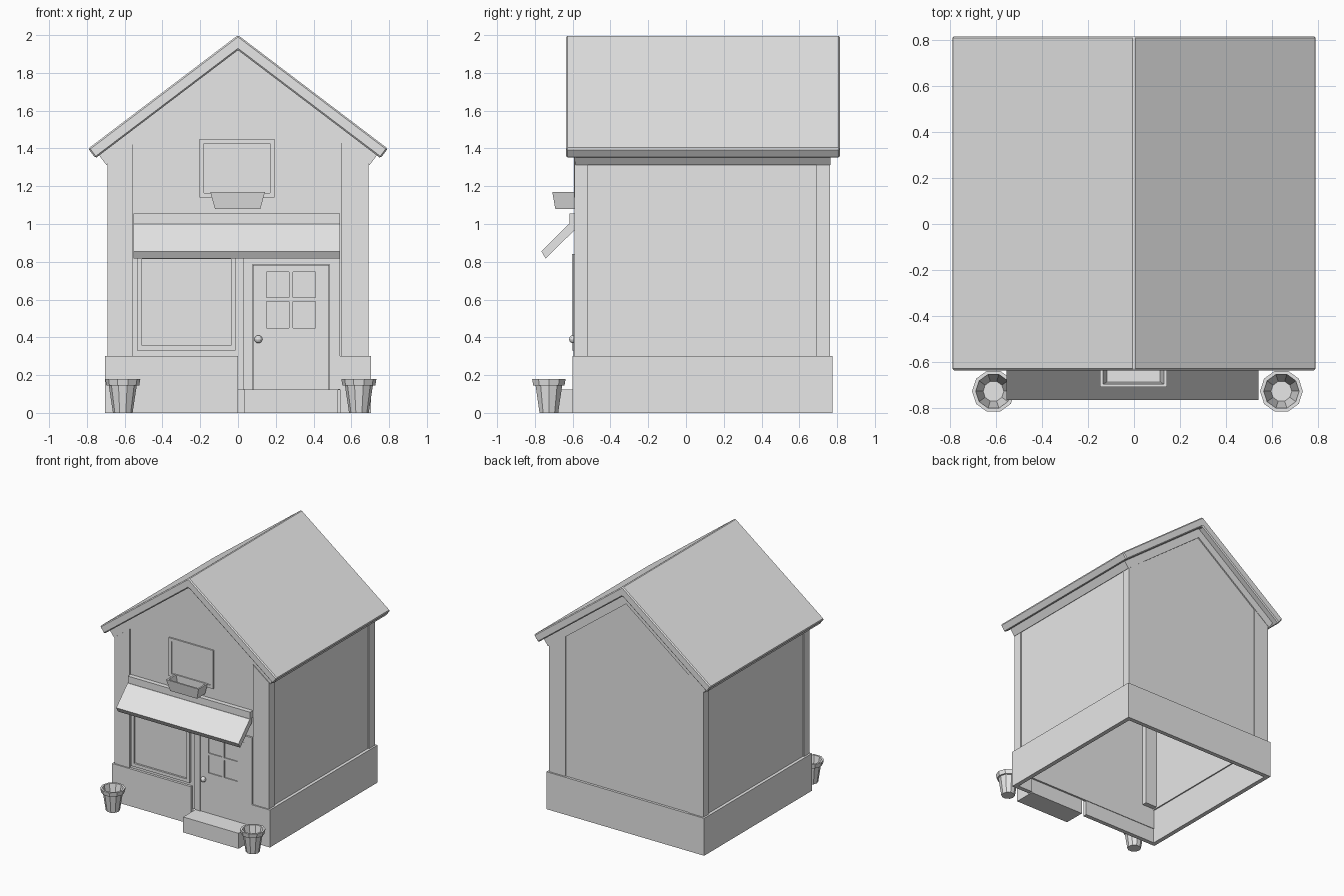
import bpy, bmesh, math

cube = bpy.data.objects.get("Cube")
if cube:
    bpy.data.objects.remove(cube, do_unlink=True)

grey = bpy.data.materials.new("plain_grey")
grey.use_nodes = True
grey.diffuse_color = (0.8, 0.8, 0.8, 1)
grey.node_tree.nodes["Principled BSDF"].inputs["Base Color"].default_value = (0.8, 0.8, 0.8, 1)


def finish(name, bm):
    bmesh.ops.recalc_face_normals(bm, faces=bm.faces)
    mesh = bpy.data.meshes.new(name)
    bm.to_mesh(mesh)
    bm.free()
    mesh.materials.append(grey)
    obj = bpy.data.objects.new(name, mesh)
    bpy.context.collection.objects.link(obj)
    return obj


def prism(name, profile, a, b, axis="y"):
    """Extrude a profile: (x, z) along y, or (y, z) along x."""
    bm = bmesh.new()
    place = (lambda p, t: (p[0], t, p[1])) if axis == "y" else (lambda p, t: (t, p[0], p[1]))
    face = bm.faces.new([bm.verts.new(place(p, a)) for p in profile])
    moved = bmesh.ops.extrude_face_region(bm, geom=[face])["geom"]
    shift = (0, b - a, 0) if axis == "y" else (b - a, 0, 0)
    bmesh.ops.translate(bm, vec=shift, verts=[v for v in moved if isinstance(v, bmesh.types.BMVert)])
    return finish(name, bm)


def box(name, x0, x1, y0, y1, z0, z1):
    return prism(name, [(x0, z0), (x1, z0), (x1, z1), (x0, z1)], y0, y1)


def frame(name, x0, x1, z0, z1, w, y0, y1):
    """Four boards around an opening."""
    box(name + "_left_board", x0, x0 + w, y0, y1, z0, z1)
    box(name + "_right_board", x1 - w, x1, y0, y1, z0, z1)
    box(name + "_top_board", x0 + w, x1 - w, y0, y1, z1 - w, z1)
    box(name + "_bottom_board", x0 + w, x1 - w, y0, y1, z0, z0 + w)


SLOPE = 0.758
LENGTH = math.hypot(1, SLOPE)


def chevron(peak, half, drop):
    """Gable roof section with square-cut eaves."""
    run = drop / LENGTH ** 2
    outer = (half, peak - SLOPE * half)
    inner = (half - SLOPE * run, outer[1] - run)
    return [(0, peak), outer, inner, (0, peak - drop), (-inner[0], inner[1]), (-outer[0], outer[1])]


def under_roof(x):
    return 1.845 - SLOPE * abs(x)


# Roof and the trim layer below it
roof = prism("roof", chevron(2.0, 0.793, 0.08), -0.635, 0.815)
bevel = roof.modifiers.new("soft_edges", "BEVEL")
bevel.width = 0.008
bevel.segments = 1
prism("roof_trim", chevron(1.92, 0.735, 0.078), -0.585, 0.765)

# Gable and side walls, thin and open underneath
for name, y, z in (("front_wall", -0.58, 0.12), ("back_wall", 0.735, 0.28)):
    half = 0.68
    top = under_roof(half)
    prism(name, [(-half, z), (half, z), (half, top), (0, under_roof(0) + 0.003), (-half, top)], y, y + 0.02)
for side, s in (("right", -1), ("left", 1)):
    box(side + "_wall", min(s * 0.66, s * 0.68), max(s * 0.66, s * 0.68), -0.57, 0.75, 0.28, 1.36)
    # Corner posts cut to the roof slope
    for end, y0, y1 in (("front", -0.59, -0.52), ("back", 0.69, 0.762)):
        xs = (0.69 * s, (0.545 if s > 0 else 0.555) * s)
        prism(f"{end}_{side}_post", [(xs[0], 0.29), (xs[1], 0.29), (xs[1], under_roof(xs[1])),
                                     (xs[0], under_roof(xs[0]))], y0, y1)
    # Foundation sides
    box(side + "_foundation", min(s * 0.67, s * 0.705), max(s * 0.67, s * 0.705), -0.60, 0.775, 0, 0.302)

# Foundation back and front, with a gap for the door
box("back_foundation", -0.67, 0.67, 0.74, 0.775, 0, 0.302)
box("front_right_foundation", -0.67, 0, -0.60, -0.565, 0, 0.302)
box("front_left_foundation", 0.54, 0.67, -0.60, -0.565, 0, 0.302)
box("door_step", 0.035, 0.53, -0.75, -0.575, 0, 0.125)

# Shop front: window, trim band and awning
frame("shop_window", -0.535, -0.012, 0.33, 0.84, 0.026, -0.603, -0.575)
box("shop_window_glass", -0.51, -0.036, -0.588, -0.58, 0.355, 0.815)
box("trim_band", -0.553, 0.54, -0.617, -0.575, 1.0, 1.055)
prism("awning", [(-0.59, 1.0), (-0.62, 1.0), (-0.765, 0.855), (-0.743, 0.817), (-0.59, 0.968)],
      -0.553, 0.54, "x")

# Door with four small panes and a knob
box("door_right_jamb", 0.03, 0.077, -0.595, -0.575, 0.125, 0.84)
box("door_left_jamb", 0.485, 0.54, -0.595, -0.575, 0.125, 0.84)
box("door_header", 0.077, 0.485, -0.595, -0.575, 0.785, 0.84)
box("door_panel", 0.077, 0.485, -0.582, -0.575, 0.125, 0.785)
box("door_lower_leaf", 0.08, 0.482, -0.59, -0.58, 0.125, 0.45)
box("door_top_rail", 0.08, 0.482, -0.59, -0.58, 0.745, 0.782)
for name, x0, x1 in (("right_stile", 0.08, 0.15), ("middle_bar", 0.27, 0.29), ("left_stile", 0.41, 0.482)):
    box("door_" + name, x0, x1, -0.59, -0.58, 0.45, 0.745)
for name, x0, x1 in (("right", 0.15, 0.27), ("left", 0.29, 0.41)):
    box(f"door_{name}_cross_bar", x0, x1, -0.59, -0.58, 0.59, 0.61)
bm = bmesh.new()
bmesh.ops.create_uvsphere(bm, u_segments=12, v_segments=8, radius=0.021)
bmesh.ops.translate(bm, vec=(0.108, -0.598, 0.39), verts=bm.verts)
finish("door_knob", bm)

# Upper window and flower box
frame("upper_window", -0.205, 0.193, 1.14, 1.45, 0.024, -0.592, -0.575)
box("upper_window_glass", -0.183, 0.171, -0.584, -0.58, 1.162, 1.428)
bm = bmesh.new()
rings = []
for half, front, back, z in ((0.12, -0.692, -0.59, 1.08), (0.145, -0.708, -0.59, 1.17),
                             (0.132, -0.695, -0.60, 1.17), (0.115, -0.685, -0.60, 1.095)):
    rings.append([bm.verts.new((x - 0.002, y, z)) for x, y in
                  ((-half, front), (half, front), (half, back), (-half, back))])
for low, high in zip(rings, rings[1:]):
    for i in range(4):
        j = (i + 1) % 4
        bm.faces.new((low[i], low[j], high[j], high[i]))
bm.faces.new(rings[0])
bm.faces.new(rings[-1])
finish("flower_box", bm)


# Hollow flower pots with a rim
def pot(name, cx, cy, sides=10):
    bm = bmesh.new()
    rings = []
    for r, z in ((0.052, 0), (0.074, 0.145), (0.087, 0.145), (0.093, 0.18), (0.077, 0.18), (0.045, 0.02)):
        rings.append([bm.verts.new((cx + r * math.cos(math.tau * i / sides),
                                    cy + r * math.sin(math.tau * i / sides), z)) for i in range(sides)])
    for low, high in zip(rings, rings[1:]):
        for i in range(sides):
            j = (i + 1) % sides
            bm.faces.new((low[i], low[j], high[j], high[i]))
    bm.faces.new(rings[0])
    bm.faces.new(rings[-1])
    finish(name, bm)


pot("right_flower_pot", -0.61, -0.726)
pot("left_flower_pot", 0.64, -0.726)
